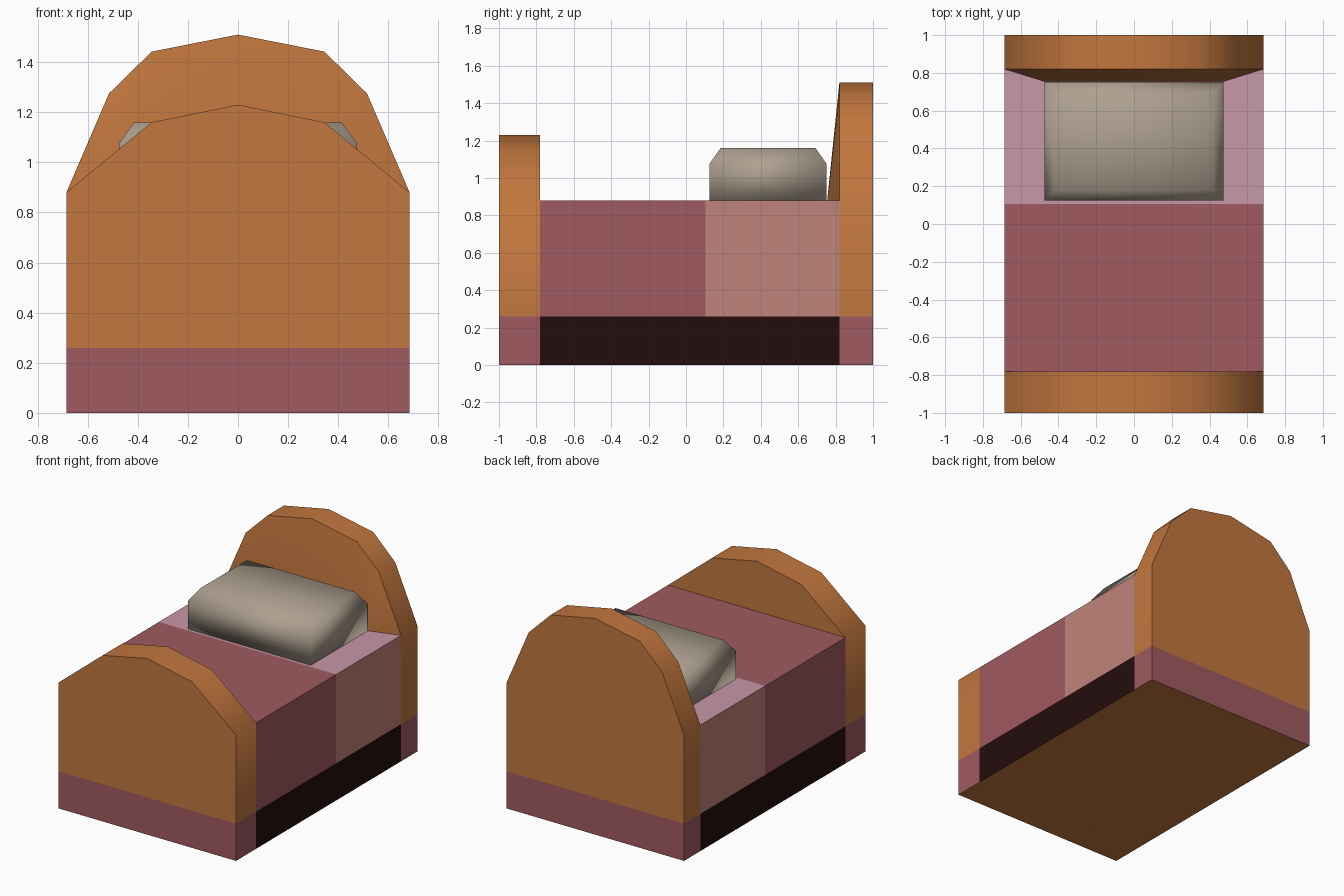
import bpy, bmesh, math

if "Cube" in bpy.data.objects:
    bpy.data.objects.remove(bpy.data.objects["Cube"])


def material(name, rgb):
    # sRGB 0-255 to linear diffuse colour
    lin = [((c / 255 + 0.055) / 1.055) ** 2.4 if c > 10 else c / 255 / 12.92 for c in rgb]
    m = bpy.data.materials.new(name)
    m.diffuse_color = (*lin, 1)
    m.use_nodes = True
    m.node_tree.nodes["Principled BSDF"].inputs["Base Color"].default_value = m.diffuse_color
    return m


WOOD = material("orange wood", (194, 119, 62))
RED = material("dusty red", (160, 91, 96))
SHEET = material("pink sheet", (200, 152, 168))
SIDE = material("salmon sheet side", (192, 131, 123))
BLACK = material("dark gap", (36, 13, 14))
PILLOW = material("warm grey", (173, 160, 143))

W, BASE, TOP = 0.685, 0.26, 0.88


def finish(name, bm, mats, rule, angle=58):
    """Colour faces by a rule, smooth below the given angle, make the object."""
    bmesh.ops.recalc_face_normals(bm, faces=bm.faces)
    for f in bm.faces:
        f.smooth = True
        f.material_index = rule(f.calc_center_median(), f.normal)
    for e in bm.edges:
        e.smooth = e.calc_face_angle(0) < math.radians(angle)
    me = bpy.data.meshes.new(name)
    bm.to_mesh(me)
    bm.free()
    for m in mats:
        me.materials.append(m)
    ob = bpy.data.objects.new(name, me)
    bpy.context.collection.objects.link(ob)
    return ob


def board(name, half, y0, y1, bulge=None):
    """Arched end board; half is the right half of the arch, from side to peak."""
    arch = half + [(-x, z) for x, z in reversed(half[:-1])]
    outline = [(-W, BASE), (-W, 0), (W, 0), (W, BASE)] + arch
    bm = bmesh.new()
    front = [bm.verts.new((x, y0, z)) for x, z in outline]
    back = [bm.verts.new((x, y1, z)) for x, z in outline]
    n = len(outline)
    for i in range(n):
        j = (i + 1) % n
        bm.faces.new((front[i], front[j], back[j], back[i]))
    for ring in (front, back):
        bm.faces.new(ring[:4])
        if ring is front and bulge:
            # inner face leans out towards the pillow
            bx, by = bulge
            r, l = (bm.verts.new((s * bx, by, TOP)) for s in (1, -1))
            a = ring[4:]
            mid = len(a) // 2
            for i in range(len(a) - 1):
                bm.faces.new((a[i], a[i + 1], r if i < mid else l))
            bm.faces.new((a[mid], l, r))
            bm.faces.new((a[-1], ring[0], ring[3], a[0], r, l))
        else:
            bm.faces.new([ring[0], ring[3]] + ring[4:])
    return finish(name, bm, [WOOD, RED],
                  lambda c, nrm: 1 if c.z < BASE and nrm.z > -0.5 else 0)


# End boards
board("footboard", [(W, TOP), (0.345, 1.16), (0, 1.23)], -1, -0.78)
board("headboard", [(W, TOP), (0.515, 1.275), (0.345, 1.442), (0, 1.51)],
      0.82, 1, bulge=(0.475, 0.755))

# Mattress block: blanket, sheet and dark gap underneath
bm = bmesh.new()
bmesh.ops.create_cube(bm, size=1)
for v in bm.verts:
    v.co = (v.co.x * 2 * W, 0.02 + v.co.y * 1.6, TOP * (v.co.z + 0.5))
for co, no in (((0, 0.105, 0), (0, 1, 0)), ((0, 0, BASE), (0, 0, 1))):
    bmesh.ops.bisect_plane(bm, geom=bm.verts[:] + bm.edges[:] + bm.faces[:],
                           plane_co=co, plane_no=no)
# drop the ends hidden against the boards
bmesh.ops.delete(bm, geom=[f for f in bm.faces if abs(f.normal.y) > 0.9], context='FACES')


def bed_rule(c, n):
    if n.z < -0.5:
        return 4
    if c.z < BASE:
        return 3
    if c.y < 0.105:
        return 0
    return 1 if n.z > 0.5 else 2


finish("mattress", bm, [RED, SHEET, SIDE, BLACK, WOOD], bed_rule)

# Pillow: soft box with a chamfered top
bm = bmesh.new()
rings = []
for x, y0, y1, z in ((0.475, 0.125, 0.752, TOP), (0.475, 0.125, 0.752, 1.075),
                     (0.415, 0.185, 0.692, 1.16)):
    rings.append([bm.verts.new(p) for p in
                  ((-x, y0, z), (x, y0, z), (x, y1, z), (-x, y1, z))])
for a, b in zip(rings, rings[1:]):
    for i in range(4):
        j = (i + 1) % 4
        bm.faces.new((a[i], a[j], b[j], b[i]))
bm.faces.new(rings[-1])
bm.faces.new(rings[0])
finish("pillow", bm, [PILLOW], lambda c, n: 0, angle=100)
